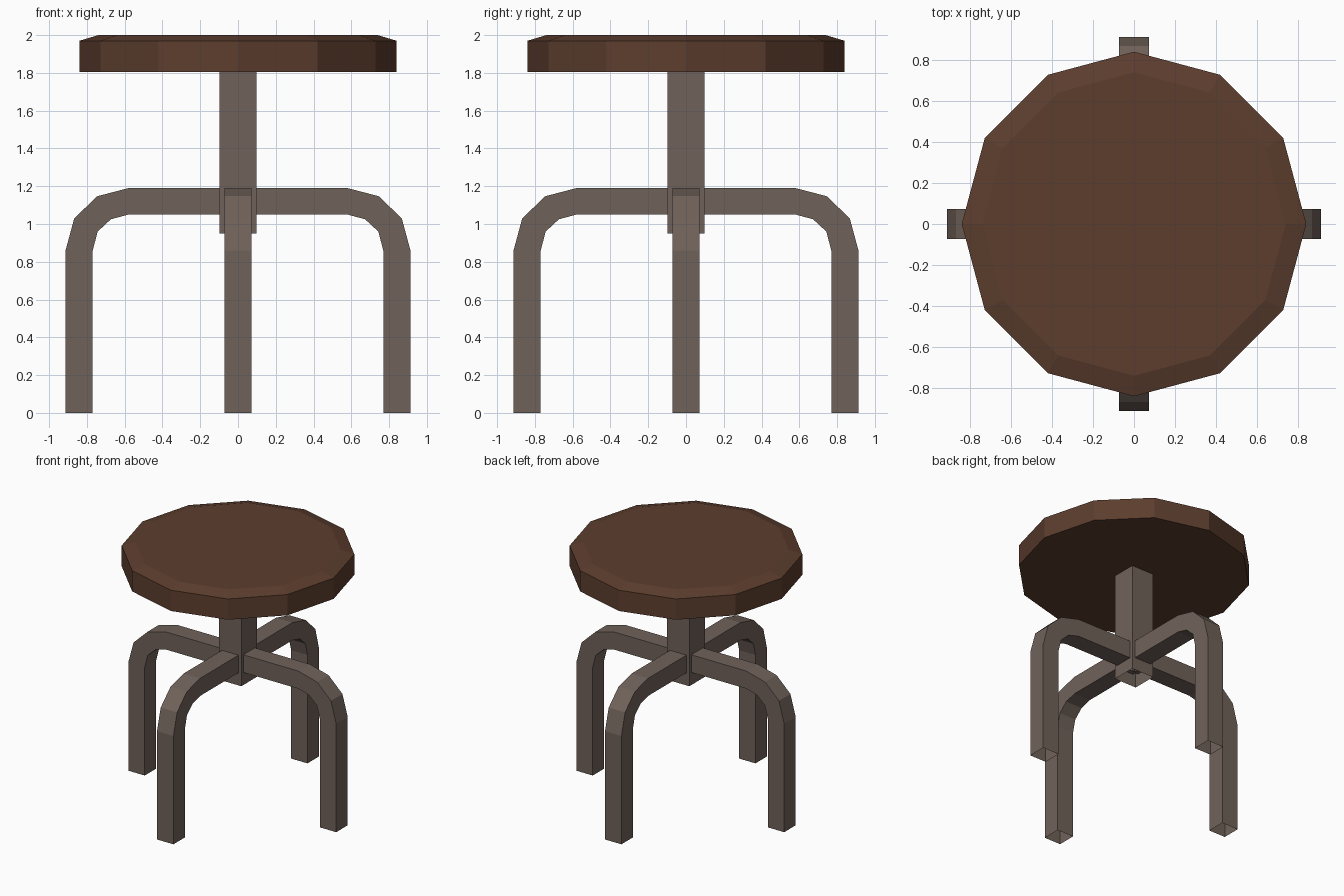
import bpy, bmesh, math
from mathutils import Matrix

if "Cube" in bpy.data.objects:
    bpy.data.objects.remove(bpy.data.objects["Cube"])


def material(name, rgb):
    m = bpy.data.materials.new(name)
    m.diffuse_color = (*rgb, 1)
    m.use_nodes = True
    m.node_tree.nodes["Principled BSDF"].inputs["Base Color"].default_value = m.diffuse_color
    return m


wood = material("dark brown wood", (0.107, 0.047, 0.027))
metal = material("grey brown metal", (0.162, 0.122, 0.102))


def loft(name, rings, mat, cap_start=False, cap_end=False, turn=0):
    """Skin a list of equal-length closed rings."""
    bm = bmesh.new()
    loops = [[bm.verts.new(p) for p in r] for r in rings]
    for a, b in zip(loops, loops[1:]):
        n = len(a)
        for i in range(n):
            j = (i + 1) % n
            bm.faces.new((a[i], a[j], b[j], b[i]))
    if cap_start:
        bm.faces.new(loops[0][::-1])
    if cap_end:
        bm.faces.new(loops[-1])
    bm.transform(Matrix.Rotation(turn, 4, 'Z'))
    me = bpy.data.meshes.new(name)
    bm.to_mesh(me)
    bm.free()
    me.materials.append(mat)
    ob = bpy.data.objects.new(name, me)
    bpy.context.collection.objects.link(ob)
    return ob


def ring(radius, z, sides, start=0):
    return [(radius * math.cos(start + math.tau * i / sides),
             radius * math.sin(start + math.tau * i / sides), z) for i in range(sides)]


# Seat: twelve-sided disc with a chamfered top edge
loft("seat", [ring(0.84, 1.805, 12), ring(0.84, 1.97, 12), ring(0.74, 2.0, 12)],
     wood, True, True)

# Square centre post, open at the lower end
r = 0.097 * math.sqrt(2)
loft("centre_post", [ring(r, 0.95, 4, math.pi / 4), ring(r, 1.805, 4, math.pi / 4)], metal)

# Bent square-tube legs, open at the foot: outer and inner profile as (radius, z)
outer = [(0.06, 1.19), (0.58, 1.19), (0.745, 1.147), (0.867, 1.03), (0.913, 0.86), (0.913, 0)]
inner = [(0.06, 1.05), (0.58, 1.05), (0.673, 1.025), (0.743, 0.96), (0.769, 0.86), (0.769, 0)]
w = 0.072
rings = [[(ox, -w, oz), (ox, w, oz), (ix, w, iz), (ix, -w, iz)]
         for (ox, oz), (ix, iz) in zip(outer, inner)]
rings = [r[::-1] for r in rings]  # wind the skin outward
for k, name in enumerate(("right_leg", "back_leg", "left_leg", "front_leg")):
    ob = loft(name, rings, metal, turn=k * math.pi / 2)
    bm = bmesh.new()
    bm.from_mesh(ob.data)
    # make sure the top of the arm faces up
    top = max(bm.faces, key=lambda f: f.calc_center_median().z)
    if top.normal.z < 0:
        bmesh.ops.reverse_faces(bm, faces=bm.faces[:])
    bm.to_mesh(ob.data)
    bm.free()
